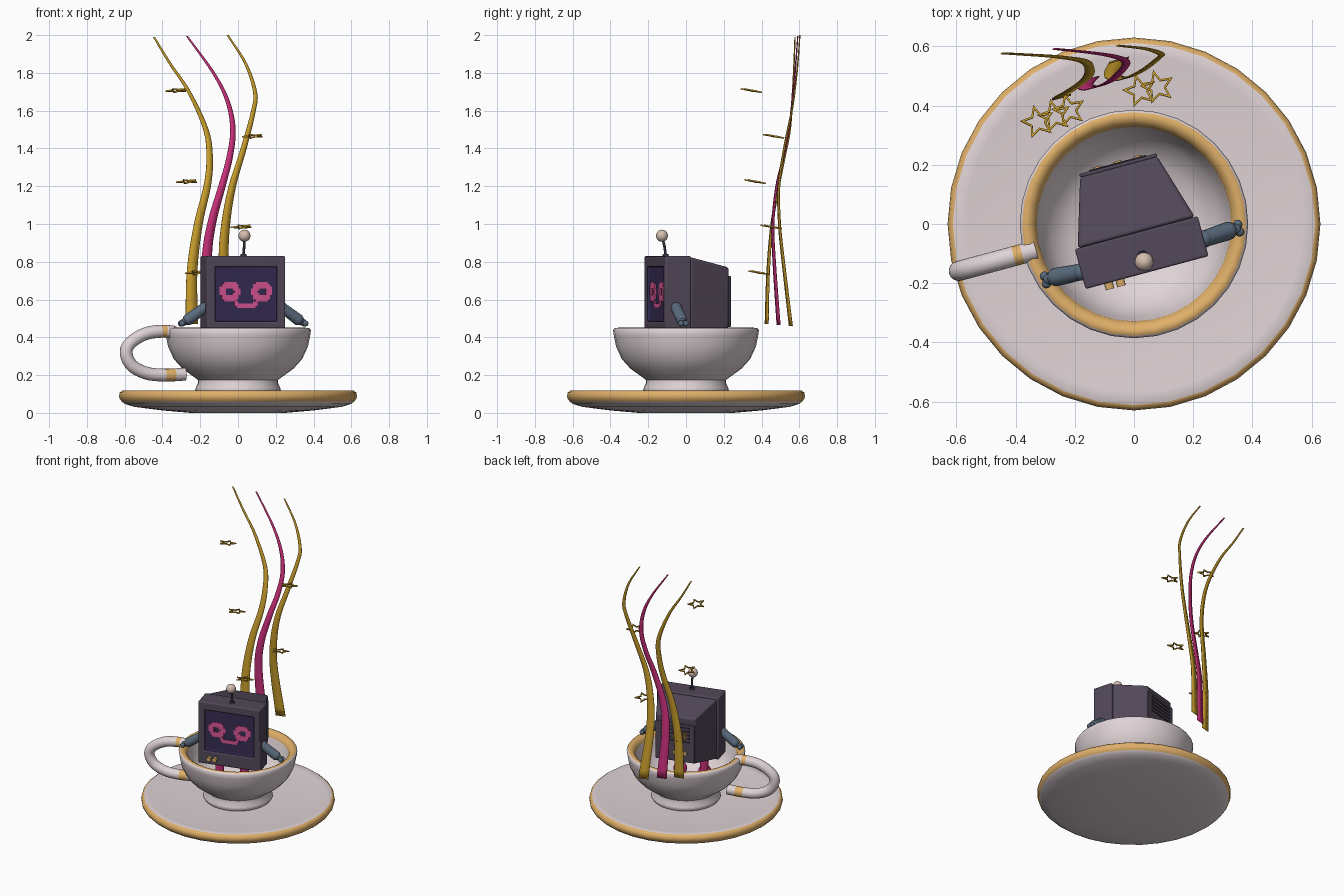
import bpy, bmesh, math
from mathutils import Matrix, Vector

if "Cube" in bpy.data.objects:
    bpy.data.objects.remove(bpy.data.objects["Cube"])

def mat(name, r, g, b):
    m = bpy.data.materials.new(name)
    m.diffuse_color = (r, g, b, 1)
    m.use_nodes = True
    m.node_tree.nodes["Principled BSDF"].inputs["Base Color"].default_value = m.diffuse_color
    return m

WHITE = mat("porcelain", .74, .65, .67)
GOLD = mat("rim gold", .74, .43, .14)
STEAM = mat("steam gold", .58, .34, .025)
MAGENTA = mat("magenta", .60, .03, .20)
PINK = mat("face pink", .68, .09, .29)
BODY = mat("body purple", .085, .065, .10)
SCREEN = mat("screen purple", .035, .024, .085)
STEEL = mat("arm blue grey", .10, .145, .20)
BALL = mat("pale peach", .67, .52, .43)
DARK = mat("dark vent", .035, .03, .045)
TURN = Matrix.Rotation(math.radians(15), 4, 'Z')   # robot and handle are turned together

def finish(name, bm, mats, turn=True, angle=35, bevel=0):
    if turn:
        bm.transform(TURN)
    bmesh.ops.recalc_face_normals(bm, faces=bm.faces)
    me = bpy.data.meshes.new(name)
    bm.to_mesh(me)
    bm.free()
    ob = bpy.data.objects.new(name, me)
    bpy.context.collection.objects.link(ob)
    for m in mats:
        me.materials.append(m)
    if bevel:
        b = ob.modifiers.new("bevel", 'BEVEL')
        b.width, b.segments, b.limit_method = bevel, 3, 'ANGLE'
    bpy.ops.object.select_all(action='DESELECT')
    ob.select_set(True)
    bpy.context.view_layer.objects.active = ob
    bpy.ops.object.shade_smooth_by_angle(angle=math.radians(angle))
    return ob

def lathe(name, prof, gold, n=32):
    """Spin a closed (r, z) profile; gold holds the profile segments in the second colour."""
    bm = bmesh.new()
    rings = []
    for r, z in prof:
        if r == 0:
            rings.append([bm.verts.new((0, 0, z))] * n)
        else:
            rings.append([bm.verts.new((r * math.cos(a), r * math.sin(a), z))
                          for a in (2 * math.pi * i / n for i in range(n))])
    for k in range(len(prof) - 1):
        for i in range(n):
            j = (i + 1) % n
            vs = list(dict.fromkeys((rings[k][i], rings[k][j], rings[k+1][j], rings[k+1][i])))
            bm.faces.new(vs).material_index = int(k in gold)
    return finish(name, bm, [WHITE, GOLD], turn=False, angle=50)

def add_box(bm, c, s):
    bmesh.ops.create_cube(bm, size=1, matrix=Matrix.Translation(c) @ Matrix.Diagonal((*s, 1)))

def add_rod(bm, p, q, r1, r2=None, n=16):
    p, q = Vector(p), Vector(q)
    d = q - p
    m = Matrix.Translation((p + q) / 2) @ d.to_track_quat('Z', 'Y').to_matrix().to_4x4()
    bmesh.ops.create_cone(bm, cap_ends=True, segments=n, radius1=r1,
                          radius2=r1 if r2 is None else r2, depth=d.length, matrix=m)

def add_ball(bm, c, r):
    bmesh.ops.create_uvsphere(bm, u_segments=16, v_segments=10, radius=r, matrix=Matrix.Translation(c))

def smooth_path(pts, steps=6):
    """Catmull-Rom points through pts."""
    P = [Vector(p) for p in pts]
    P = [2 * P[0] - P[1]] + P + [2 * P[-1] - P[-2]]
    out = []
    for a, b, c, d in zip(P, P[1:], P[2:], P[3:]):
        for s in range(steps):
            t = s / steps
            out.append(.5 * (2*b + (c - a)*t + (2*a - 5*b + 4*c - d)*t*t + (3*b - a - 3*c + d)*t**3))
    return out + [P[-2]]

# saucer and cup
lathe("saucer", [(0, 0), (.25, 0), (.40, .013), (.55, .032), (.60, .048), (.615, .06), (.627, .075),
                 (.63, .09), (.626, .108), (.612, .118), (.57, .114), (.35, .104), (0, .10)], {5, 6, 7, 8})
lathe("cup", [(0, .10), (.215, .10), (.227, .118), (.224, .132), (.213, .155), (.213, .175), (.24, .195),
              (.295, .235), (.34, .285), (.37, .35), (.382, .41), (.386, .438), (.378, .449),
              (.358, .451), (.338, .437), (.329, .415), (.318, .35), (.285, .28), (.22, .22),
              (.12, .19), (0, .185)], {12, 13, 14})

# cup handle: swept tube with two gold bands
path = smooth_path([(-.345, 0, .427), (-.42, 0, .432), (-.51, 0, .418), (-.59, 0, .37), (-.613, 0, .315),
                    (-.58, 0, .25), (-.50, 0, .21), (-.40, 0, .20), (-.29, 0, .205)])
bm = bmesh.new()
rings = []
for i, p in enumerate(path):
    d = (path[min(i + 1, len(path) - 1)] - path[max(i - 1, 0)]).normalized()
    side = Vector((0, 1, 0))
    up = d.cross(side)
    rings.append([bm.verts.new(p + .034 * (side * math.cos(a) + up * math.sin(a)))
                  for a in (2 * math.pi * k / 16 for k in range(16))])
for i in range(len(rings) - 1):
    for k in range(16):
        f = bm.faces.new((rings[i][k], rings[i][k-1], rings[i+1][k-1], rings[i+1][k]))
        f.material_index = int(i in (4, 5) or i in (42, 43, 44))
bm.faces.new(rings[0])
bm.faces.new(rings[-1])
finish("cup_handle", bm, [WHITE, GOLD])

# robot front shell with a recessed screen
bm = bmesh.new()
add_box(bm, (0, -.10, .61), (.43, .14, .44))
front = min(bm.faces, key=lambda f: f.calc_center_median().y)
bmesh.ops.inset_individual(bm, faces=[front], thickness=.065)
for v in front.verts:
    v.co.z = .775 if v.co.z > .61 else .485
inner = bmesh.ops.extrude_discrete_faces(bm, faces=[front])['faces'][0]
for v in inner.verts:
    v.co.y += .015
inner.material_index = 1
for e in inner.edges:
    for f in e.link_faces:
        f.material_index = 1
finish("robot_front_shell", bm, [BODY, SCREEN], bevel=.014)

# tapered rear housing
bm = bmesh.new()
add_box(bm, (0, .085, .61), (.41, .23, .43))
for v in bm.verts:
    if v.co.y > .1:
        v.co.x *= .135 / .205
        v.co.z = .61 + (v.co.z - .61) * .16 / .215
finish("robot_rear_housing", bm, [BODY], bevel=.012)

# rear panel, vent slats and sockets
bm = bmesh.new()
add_box(bm, (0, .205, .59), (.27, .012, .27))
finish("rear_panel", bm, [BODY], bevel=.004)
bm = bmesh.new()
for i in range(5):
    add_box(bm, (0, .212, .60 + i * .025), (.20, .006, .01))
finish("rear_vents", bm, [DARK])
bm = bmesh.new()
for x in (-.07, 0, .07):
    add_rod(bm, (x, .208, .52), (x, .22, .52), .014)
finish("rear_sockets", bm, [GOLD])

# pixel face: ring eyes, cheeks and a stepped smile
bm = bmesh.new()
px = .0115
for i in range(-13, 14):
    for k in range(-12, 12):
        x, z = i * px, .63 + k * px
        r = math.hypot(abs(x) - .088, z - .642)
        eye = .02 < r < .055
        cheek = .035 < abs(x) < .066 and .585 < z < .625 and abs(x) > .05
        mouth = (abs(x) < .055 and .555 < z < .58) or (.045 < abs(x) < .066 and .567 < z < .592)
        if eye or cheek or mouth:
            add_box(bm, (x, -.158, z), (px, .007, px))
finish("pixel_face", bm, [PINK])

# control knobs below the screen
bm = bmesh.new()
for x in (-.135, -.095):
    add_rod(bm, (x, -.165, .435), (x, -.192, .435), .015)
finish("control_knobs", bm, [GOLD])

# antenna
bm = bmesh.new()
add_rod(bm, (0, -.112, .825), (0, -.112, .842), .02, .014)
add_rod(bm, (0, -.112, .84), (.002, -.118, .88), .007)
add_rod(bm, (.002, -.118, .88), (0, -.13, .93), .007)
finish("antenna_rod", bm, [DARK])
bm = bmesh.new()
add_ball(bm, (0, -.132, .938), .032)
finish("antenna_ball", bm, [BALL])

# arms resting on the rim, and legs inside the cup
for side, s in (("left", -1), ("right", 1)):
    bm = bmesh.new()
    add_ball(bm, (s * .215, -.11, .555), .03)
    add_rod(bm, (s * .215, -.11, .555), (s * .30, -.105, .495), .028, .031)
    add_ball(bm, (s * .30, -.105, .495), .031)
    add_rod(bm, (s * .30, -.105, .495), (s * .335, -.105, .475), .022, .018)
    for y in (-.118, -.092):
        add_ball(bm, (s * .338, y, .473), .016)
    finish(side + "_arm", bm, [STEEL])
    bm = bmesh.new()
    add_rod(bm, (s * .085, -.11, .40), (s * .085, -.11, .25), .028)
    add_ball(bm, (s * .085, -.125, .245), .045)
    finish(side + "_leg", bm, [MAGENTA])

# steam ribbons, tapering upward
RIBBONS = {
    "left_steam": (STEAM, [(-.245, .427, .47), (-.243, .435, .75), (-.21, .455, 1), (-.163, .49, 1.2), (-.15, .52, 1.35),
                           (-.17, .55, 1.5), (-.26, .565, 1.7), (-.36, .572, 1.85), (-.445, .577, 1.99)]),
    "middle_steam": (MAGENTA, [(-.15, .49, .465), (-.165, .467, .8), (-.14, .46, 1), (-.085, .48, 1.2), (-.045, .515, 1.35),
                               (-.027, .545, 1.5), (-.055, .563, 1.65), (-.13, .577, 1.8), (-.27, .592, 1.995)]),
    "right_steam": (STEAM, [(-.05, .555, .46), (-.075, .515, .8), (-.065, .495, 1), (-.03, .492, 1.2), (.03, .52, 1.4),
                            (.082, .56, 1.6), (.09, .575, 1.7), (.04, .592, 1.85), (-.055, .603, 2)])}
for name, (m, pts) in RIBBONS.items():
    bm = bmesh.new()
    prev = None
    for p in smooth_path(pts):
        w = (.034 - .029 * (p.z - .46) / 1.54) * Vector((.966, .259, 0))
        cur = (bm.verts.new(p - w), bm.verts.new(p + w))
        if prev:
            bm.faces.new((prev[0], prev[1], cur[1], cur[0]))
        prev = cur
    ob = finish(name, bm, [m], turn=False, angle=60)
    sol = ob.modifiers.new("thickness", 'SOLIDIFY')
    sol.thickness, sol.offset = .004, 0

# open star outlines floating in the steam
for n, c in enumerate([(-.325, .345, 1.707), (.08, .463, 1.465), (-.268, .365, 1.225),
                       (.02, .45, .985), (-.22, .385, .743)]):
    bm = bmesh.new()
    loops = []
    for scale, z in ((1, -.004), (1, .004), (.74, .004), (.74, -.004)):
        loops.append([bm.verts.new((r * math.cos(a), r * math.sin(a), z)) for r, a in
                      ((scale * (.028 if k % 2 else .06), math.pi * (.5 + k / 5)) for k in range(10))])
    for a, b in zip(loops, loops[1:] + loops[:1]):
        for k in range(10):
            bm.faces.new((a[k], a[k-1], b[k-1], b[k]))
    bm.transform(Matrix.Translation(c) @ TURN @ Matrix.Rotation(math.radians(-10), 4, 'X'))
    finish("star_%d" % (n + 1), bm, [STEAM], turn=False)
